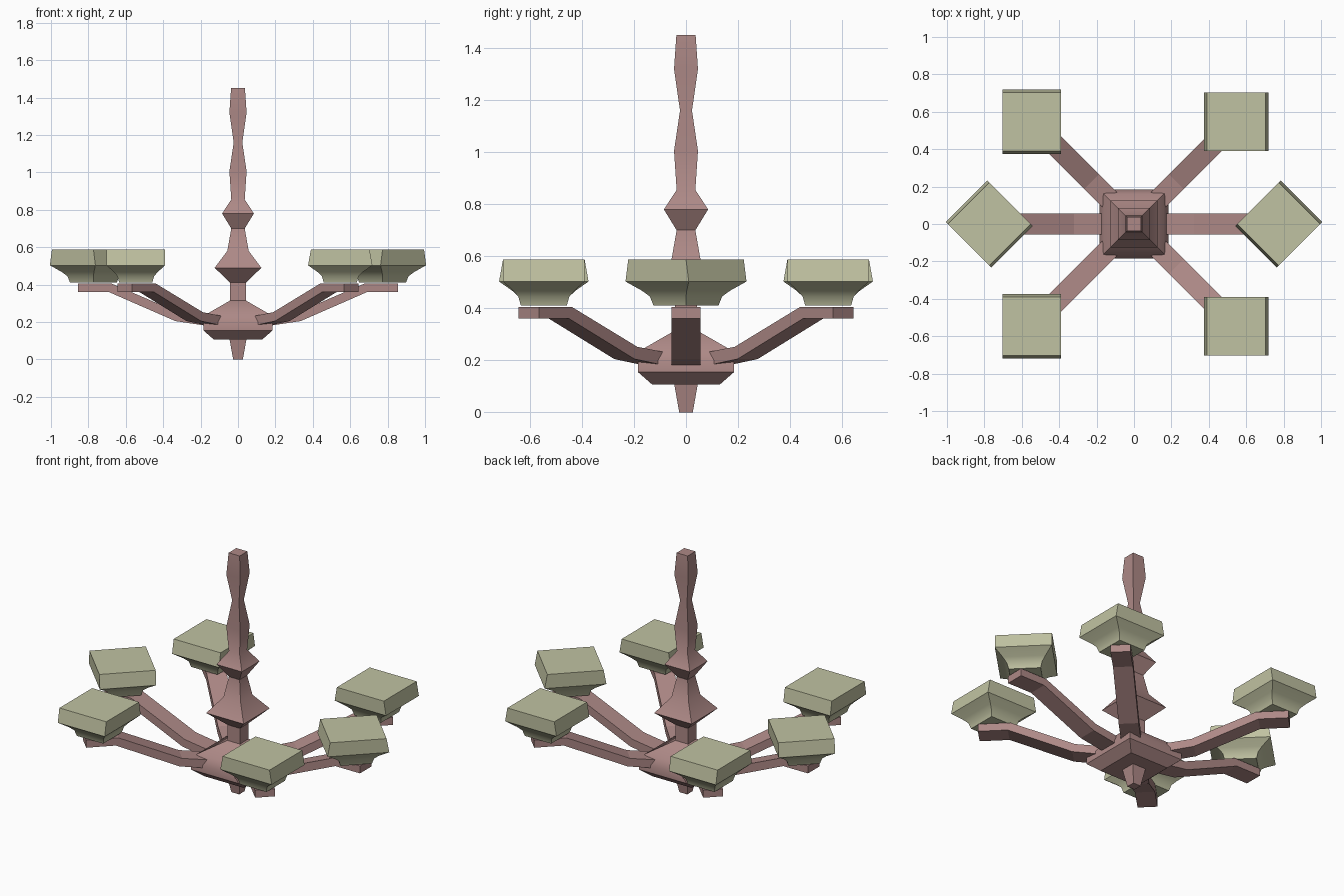
import bpy, bmesh
from math import radians, cos, sin
from mathutils import Matrix

if "Cube" in bpy.data.objects:
    bpy.data.objects.remove(bpy.data.objects["Cube"])


def material(name, color):
    m = bpy.data.materials.new(name)
    m.diffuse_color = color
    m.use_nodes = True
    m.node_tree.nodes["Principled BSDF"].inputs["Base Color"].default_value = m.diffuse_color
    return m


PINK = material("dusty_pink", (0.42, 0.25, 0.24, 1))
CREAM = material("olive_cream", (0.53, 0.54, 0.36, 1))


def finish(bm, name, mat, matrix=Matrix(), angle=0):
    bmesh.ops.recalc_face_normals(bm, faces=bm.faces)
    me = bpy.data.meshes.new(name)
    bm.to_mesh(me)
    bm.free()
    me.materials.append(mat)
    ob = bpy.data.objects.new(name, me)
    ob.matrix_world = matrix
    bpy.context.collection.objects.link(ob)
    if angle:
        bpy.ops.object.select_all(action='DESELECT')
        ob.select_set(True)
        bpy.context.view_layer.objects.active = ob
        bpy.ops.object.shade_smooth_by_angle(angle=radians(angle))
    return ob


def square_loft(name, rings, mat, matrix=Matrix(), angle=0):
    """Stack of rectangles (half_x, half_y, z), capped at both ends."""
    bm = bmesh.new()
    loops = [[bm.verts.new((sx * hx, sy * hy, z))
              for sx, sy in ((-1, -1), (1, -1), (1, 1), (-1, 1))]
             for hx, hy, z in rings]
    for a, b in zip(loops, loops[1:]):
        for i in range(4):
            j = (i + 1) % 4
            bm.faces.new((a[i], a[j], b[j], b[i]))
    bm.faces.new(loops[0])
    bm.faces.new(loops[-1])
    return finish(bm, name, mat, matrix, angle)


def arm(name, matrix):
    """Bent bar: side profile given as bottom/top (r, z) pairs."""
    sections = [((0.17, 0.18), (0.175, 0.232)), ((0.335, 0.205), (0.32, 0.252)),
                ((0.69, 0.36), (0.675, 0.405)), ((0.855, 0.36), (0.855, 0.405))]
    w = 0.055
    bm = bmesh.new()
    loops = [[bm.verts.new(c) for c in ((b[0], -w, b[1]), (b[0], w, b[1]),
                                        (t[0], w, t[1]), (t[0], -w, t[1]))]
             for b, t in sections]
    for a, b in zip(loops, loops[1:]):
        for i in range(4):
            j = (i + 1) % 4
            bm.faces.new((a[i], a[j], b[j], b[i]))
    bm.faces.new(loops[0])
    bm.faces.new(loops[-1])
    return finish(bm, name, PINK, matrix)


# Turned square column with hub, collar and finials
column = [(0.026, 0), (0.045, 0.107), (0.13, 0.107), (0.185, 0.155), (0.185, 0.2),
          (0.16, 0.247), (0.042, 0.315), (0.042, 0.41), (0.125, 0.49), (0.057, 0.58),
          (0.036, 0.70), (0.085, 0.78), (0.036, 0.855), (0.046, 1.005), (0.023, 1.16),
          (0.046, 1.32), (0.037, 1.45)]
square_loft("column", [(h, h, z) for h, z in column], PINK, angle=40)

# Six arms, each with a square shade (second angle: direction of the bulged sides)
shade = [(0.088, 0.088, 0.41), (0.098, 0.098, 0.445), (0.122, 0.118, 0.468),
         (0.172, 0.157, 0.503), (0.157, 0.157, 0.587)]
R = 0.773
for i, (a, bulge) in enumerate([(0, 45), (45, 0), (135, 90),
                                (180, 135), (225, 90), (315, 0)], 1):
    arm(f"arm_{i}", Matrix.Rotation(radians(a), 4, 'Z'))
    place = Matrix.Translation((R * cos(radians(a)), R * sin(radians(a)), 0))
    square_loft(f"lamp_shade_{i}", shade, CREAM,
                place @ Matrix.Rotation(radians(bulge), 4, 'Z'), angle=40)
